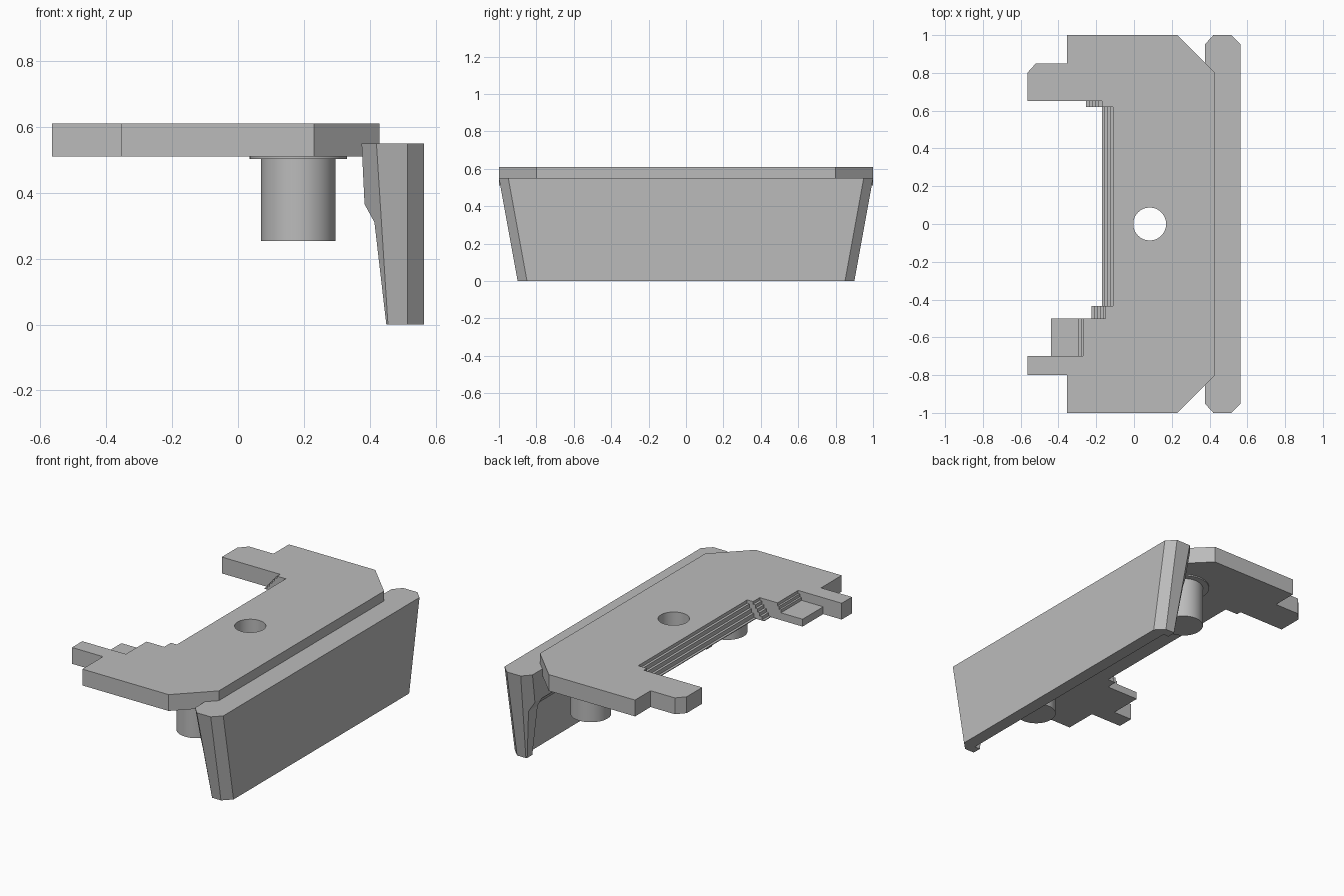
import bpy, bmesh, math
from mathutils import Vector

cube = bpy.data.objects.get("Cube")
if cube:
    bpy.data.objects.remove(cube, do_unlink=True)

grey = bpy.data.materials.new("plain grey")
grey.use_nodes = True
grey.diffuse_color = (0.5, 0.5, 0.5, 1)
grey.node_tree.nodes["Principled BSDF"].inputs["Base Color"].default_value = (0.5, 0.5, 0.5, 1)


def finish(name, bm):
    bmesh.ops.recalc_face_normals(bm, faces=bm.faces[:])
    mesh = bpy.data.meshes.new(name)
    bm.to_mesh(mesh)
    bm.free()
    mesh.materials.append(grey)
    obj = bpy.data.objects.new(name, mesh)
    bpy.context.collection.objects.link(obj)
    return obj


def prism(name, points, direction):
    """Extrude a closed outline along a direction."""
    bm = bmesh.new()
    face = bm.faces.new([bm.verts.new(p) for p in points])
    out = bmesh.ops.extrude_face_region(bm, geom=[face])
    moved = [v for v in out["geom"] if isinstance(v, bmesh.types.BMVert)]
    bmesh.ops.translate(bm, verts=moved, vec=Vector(direction))
    return finish(name, bm)


def cylinder(name, x, y, radius, z0, z1):
    ring = [(x + radius * math.cos(math.tau * i / 48),
             y + radius * math.sin(math.tau * i / 48), z0) for i in range(48)]
    obj = prism(name, ring, (0, 0, z1 - z0))
    bpy.ops.object.select_all(action="DESELECT")
    obj.select_set(True)
    bpy.context.view_layer.objects.active = obj
    bpy.ops.object.shade_smooth_by_angle(angle=math.radians(30))
    return obj


def cut(obj, cutter):
    mod = obj.modifiers.new("cut", "BOOLEAN")
    mod.operation = "DIFFERENCE"
    mod.solver = "EXACT"
    mod.object = cutter
    cutter.hide_render = True
    cutter.hide_set(True)
    cutter.display_type = "WIRE"


BOTTOM, TOP = 0.51, 0.61

# Flat top plate with prongs and a through hole
outline = [(0.43, -0.8), (0.43, 0.8), (0.23, 1), (-0.355, 1), (-0.355, 0.85),
           (-0.52, 0.85), (-0.565, 0.8), (-0.565, 0.65), (-0.17, 0.65),
           (-0.17, 0.62), (-0.11, 0.62), (-0.11, -0.435), (-0.15, -0.435),
           (-0.15, -0.5), (-0.27, -0.5), (-0.27, -0.7), (-0.565, -0.7),
           (-0.565, -0.8), (-0.355, -0.8), (-0.355, -1), (0.23, -1)]
plate = prism("top_plate", [(x, y, BOTTOM) for x, y in outline], (0, 0, TOP - BOTTOM))
cut(plate, cylinder("hole_cutter", 0.083, 0, 0.087, 0.4, 0.7))


# Small stairs that step down from the plate's inner edge
def stairs(name, x_high, x_low, y0, y1, z_low, steps, landing=None):
    run = (x_high - x_low) / steps
    drop = (TOP - z_low) / steps
    pts = [(x_high, y0, BOTTOM)]
    for i in range(steps):
        z = TOP - drop * (i + 1) if landing else TOP - drop * (i + 0.8)
        pts += [(x_high - run * i, y0, z), (x_high - run * (i + 1), y0, z)]
    if landing:
        pts.append((landing, y0, z_low))
    pts.append((pts[-1][0], y0, BOTTOM))
    return prism(name, pts, (0, y1 - y0, 0))


stairs("long_stairs", -0.11, -0.17, -0.435, 0.62, BOTTOM, 4)
stairs("back_stairs", -0.17, -0.255, 0.62, 0.65, BOTTOM, 5)
stairs("front_stairs", -0.15, -0.225, -0.5, -0.435, BOTTOM, 5)
stairs("landing_stairs", -0.27, -0.305, -0.7, -0.5, 0.555, 3, landing=-0.44)

# Round posts with thin collars below the plate
for side, y in (("front", -0.66), ("back", 0.66)):
    cylinder(side + "_post", 0.183, y, 0.113, 0.253, BOTTOM)
    cylinder(side + "_collar", 0.183, y, 0.148, 0.502, BOTTOM)

# Tapered side panel, lofted through chamfered sections
bm = bmesh.new()
rings = []
for z, inner in ((0, 0.45), (0.31, 0.414), (0.365, 0.384), (0.55, 0.375)):
    t = z / 0.55
    half = 0.9 + 0.1 * t
    shoulder = 0.455 - 0.035 * t
    chamfer = (shoulder - inner) * 1.1
    side = [(inner, half - chamfer), (shoulder, half), (0.515, half), (0.565, half - 0.05)]
    section = side + [(x, -y) for x, y in reversed(side)]
    rings.append([bm.verts.new((x, y, z)) for x, y in section])
for low, high in zip(rings, rings[1:]):
    for i in range(len(low)):
        j = (i + 1) % len(low)
        bm.faces.new((low[i], low[j], high[j], high[i]))
bm.faces.new(rings[0])
bm.faces.new(rings[-1])
panel = finish("side_panel", bm)

# Recess on the panel's inner side, leaving a rib at each end
recess = [(0.3, -0.1), (0.496, -0.1), (0.46, 0.29), (0.384, 0.365), (0.3, 0.365)]
cut(panel, prism("recess_cutter", [(x, -0.845, z) for x, z in recess], (0, 1.69, 0)))
